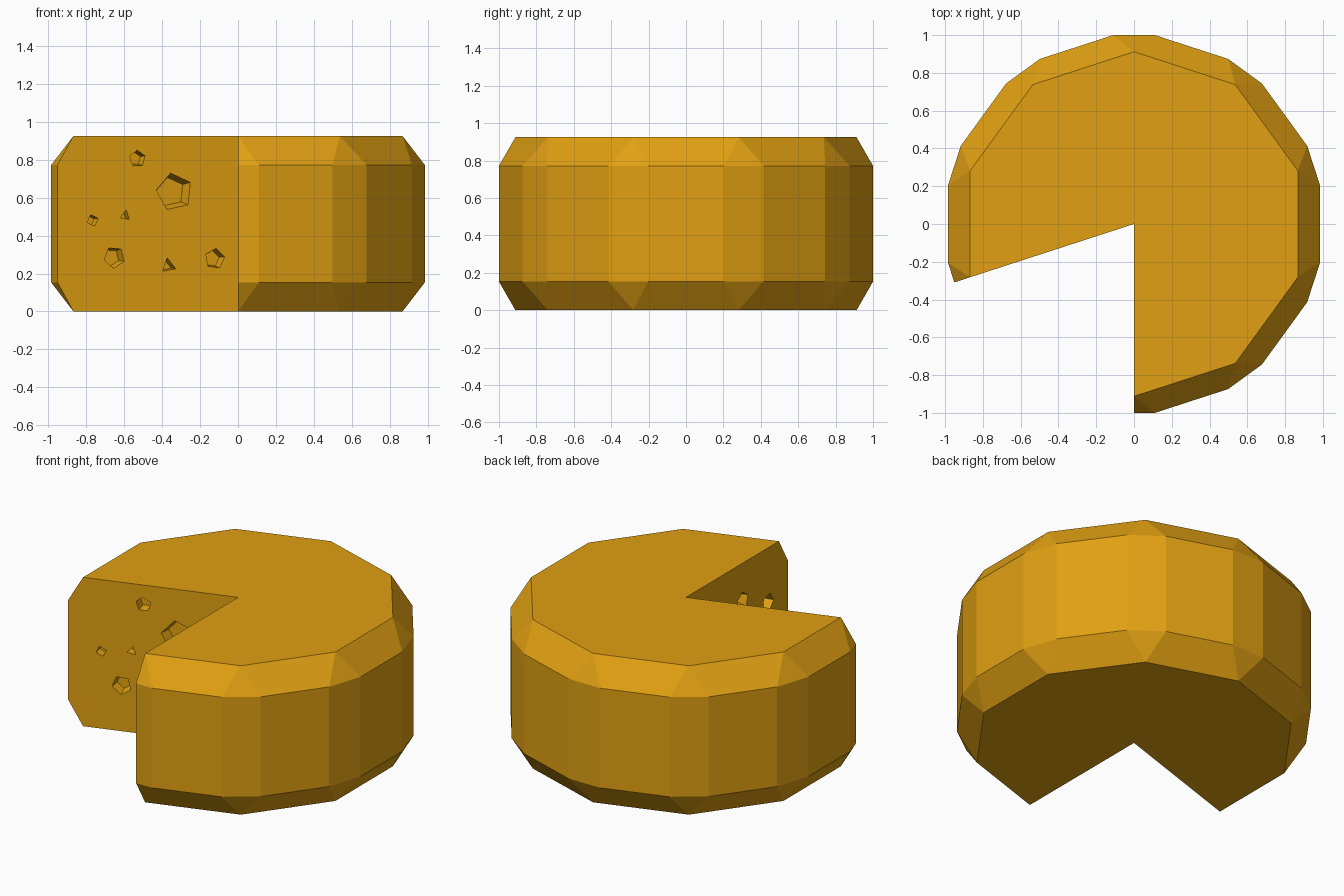
import bpy, bmesh, math
from mathutils import Vector

if "Cube" in bpy.data.objects:
    bpy.data.objects.remove(bpy.data.objects["Cube"])

H = 0.925                    # height of the cheese
Z_LO, Z_HI = 0.153, 0.772    # bevel heights
R_CAP, R_SIDE, SPREAD = 0.912, 1.006, 6.3
START, END = -90, 198        # the wedge between END and START is missing

cheese_mat = bpy.data.materials.new("cheese yellow")
cheese_mat.diffuse_color = (0.75, 0.352, 0.006, 1)
cheese_mat.use_nodes = True
cheese_mat.node_tree.nodes["Principled BSDF"].inputs["Base Color"].default_value = cheese_mat.diffuse_color


def polar(r, deg, z):
    a = math.radians(deg)
    return Vector((r * math.cos(a), r * math.sin(a), z))


def make_object(name, bm):
    bmesh.ops.recalc_face_normals(bm, faces=bm.faces[:])
    me = bpy.data.meshes.new(name)
    bm.to_mesh(me)
    bm.free()
    me.materials.append(cheese_mat)
    ob = bpy.data.objects.new(name, me)
    bpy.context.collection.objects.link(ob)
    return ob


# Cheese body: bevelled ten-sided wheel with a wedge removed
bm = bmesh.new()
corners = [START + 36 * k for k in range(9)]
side = []
for k, a in enumerate(corners):
    side.append((1.0, a) if k == 0 else (R_SIDE, a - SPREAD))
    side.append((1.0, a) if k == 8 else (R_SIDE, a + SPREAD))
levels = []
for z_cap, z_side in ((0, Z_LO), (H, Z_HI)):
    c = bm.verts.new((0, 0, z_cap))
    cap = [bm.verts.new(polar(R_CAP, a, z_cap)) for a in corners]
    ring = [bm.verts.new(polar(r, a, z_side)) for r, a in side]
    bm.faces.new([c] + cap)
    for k in range(9):
        bm.faces.new((cap[k], ring[2 * k], ring[2 * k + 1]))
        if k < 8:
            bm.faces.new((cap[k], ring[2 * k + 1], ring[2 * k + 2], cap[k + 1]))
    levels.append((c, cap, ring))
(c0, cap0, ring0), (c1, cap1, ring1) = levels
for i in range(len(side) - 1):
    bm.faces.new((ring0[i], ring0[i + 1], ring1[i + 1], ring1[i]))
for e in (0, -1):
    bm.faces.new((c0, cap0[e], ring0[e], ring1[e], cap1[e], c1))
cheese = make_object("cheese_wheel", bm)

# Holes: tapered pits in both cut faces (distance from centre, z, radius, sides, turn)
left_holes = [(.557, .805, .045, 5, 20), (.352, .63, .10, 5, 30), (.805, .48, .032, 4, 20),
              (.625, .505, .03, 3, 80), (.685, .285, .058, 5, 50), (.385, .24, .043, 3, 100),
              (.128, .278, .055, 5, 10)]
right_holes = [(.557, .69, .055, 5, 15), (.806, .585, .055, 5, 40), (.30, .55, .07, 5, 30),
               (.62, .33, .09, 5, 60), (.25, .22, .04, 4, 10), (.82, .27, .035, 3, 80)]
bm = bmesh.new()
for face_deg, sign, holes in ((END, -1, left_holes), (START, 1, right_holes)):
    out = polar(1, face_deg, 0)
    inward = polar(1, face_deg + 90 * sign, 0)
    for u, z, r, n, turn in holes:
        rings = []
        depth = 0.04 + 0.3 * r
        for d, rr in ((-0.02, r * 1.08), (depth, r * 0.78)):
            vs = []
            for i in range(n):
                a = math.radians(turn + 360 * i / n)
                p = out * (u - rr * math.cos(a)) + inward * d
                vs.append(bm.verts.new((p.x, p.y, z + rr * math.sin(a))))
            rings.append(vs)
            bm.faces.new(vs)
        for i in range(n):
            j = (i + 1) % n
            bm.faces.new((rings[0][i], rings[0][j], rings[1][j], rings[1][i]))
cutter = make_object("hole_cutter", bm)
cutter.hide_render = True

# Carve the holes and drop the cutter
mod = cheese.modifiers.new("holes", 'BOOLEAN')
mod.operation, mod.solver, mod.object = 'DIFFERENCE', 'EXACT', cutter
bpy.context.view_layer.objects.active = cheese
bpy.ops.object.modifier_apply(modifier=mod.name)
bpy.data.objects.remove(cutter)
